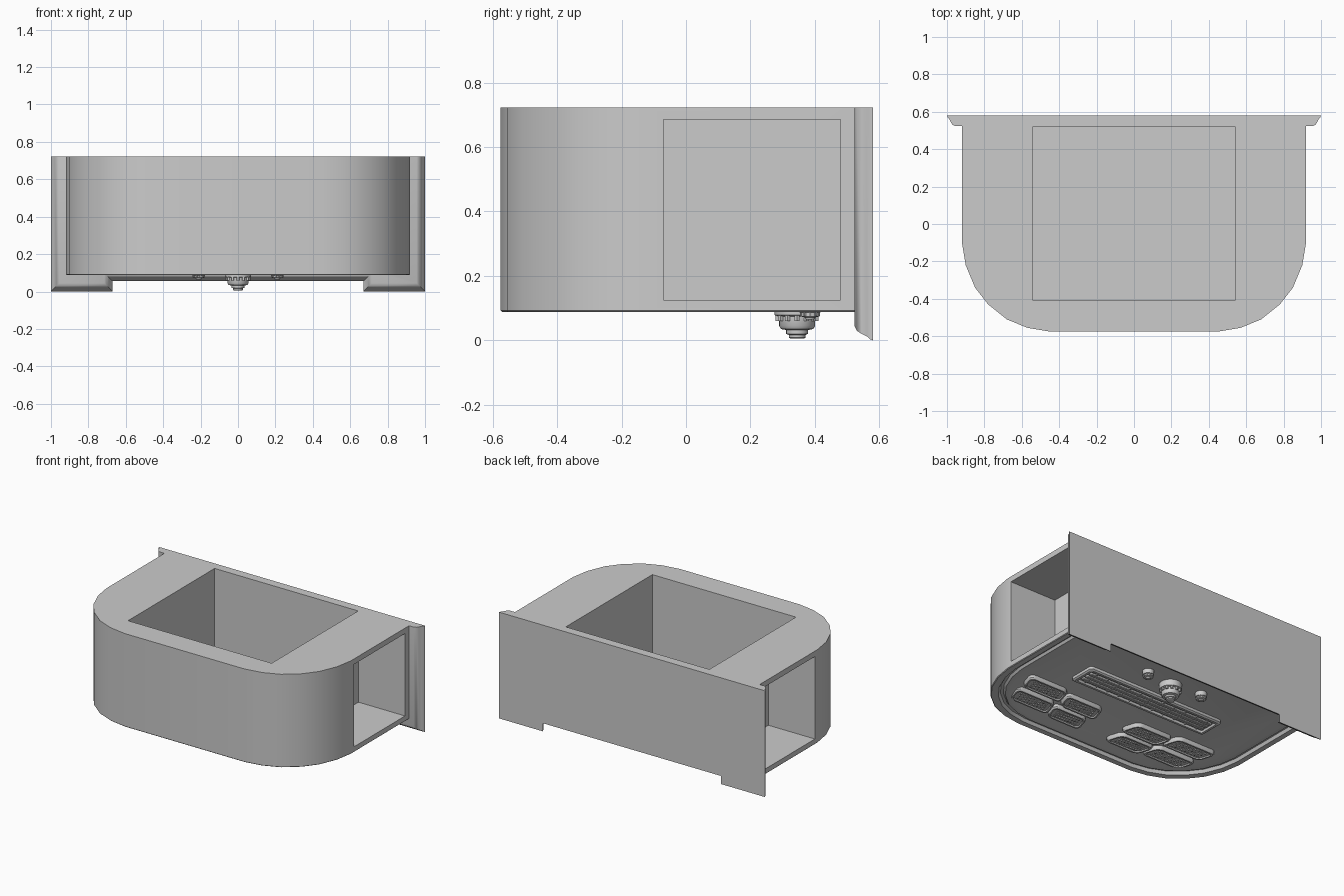
import bpy, bmesh, math

if "Cube" in bpy.data.objects:
    bpy.data.objects.remove(bpy.data.objects["Cube"])


def smooth(ob, angle=35):
    bpy.ops.object.select_all(action='DESELECT')
    ob.select_set(True)
    bpy.context.view_layer.objects.active = ob
    bpy.ops.object.shade_smooth_by_angle(angle=math.radians(angle))


def finish(name, bm):
    bmesh.ops.recalc_face_normals(bm, faces=bm.faces)
    me = bpy.data.meshes.new(name)
    bm.to_mesh(me)
    bm.free()
    ob = bpy.data.objects.new(name, me)
    bpy.context.collection.objects.link(ob)
    smooth(ob)
    return ob


def loft(bm, rings):
    """Skin equal-length closed rings and cap both ends."""
    vs = [[bm.verts.new(p) for p in r] for r in rings]
    n = len(vs[0])
    for a, b in zip(vs, vs[1:]):
        for i in range(n):
            j = (i + 1) % n
            bm.faces.new((a[i], a[j], b[j], b[i]))
    bm.faces.new(vs[0])
    bm.faces.new(vs[-1])


def box(bm, lo, hi):
    loft(bm, [[(lo[0], lo[1], z), (hi[0], lo[1], z), (hi[0], hi[1], z), (lo[0], hi[1], z)]
              for z in (lo[2], hi[2])])


def disc(cx, cy, r, z, n=24):
    return [(cx + r * math.cos(2 * math.pi * i / n), cy + r * math.sin(2 * math.pi * i / n), z)
            for i in range(n)]


def rounded(cx, cy, w, h, r, z, skew=0.0):
    pts = []
    for k, (sx, sy) in enumerate(((1, 1), (-1, 1), (-1, -1), (1, -1))):
        for i in range(5):
            a = math.pi / 2 * (k + i / 4)
            y = sy * (h - r) + r * math.sin(a)
            pts.append((cx + sx * (w - r) + r * math.cos(a) + skew * y, cy + y, z))
    return pts


# Main housing: U-shaped plan with a shallow recessed underside
half = [(.92, .53), (.92, -.1), (.90, -.22), (.85, -.34), (.78, -.43),
        (.68, -.51), (.57, -.555), (.45, -.575)]
plan = half + [(-x, y) for x, y in reversed(half)]


def plan_ring(d, z):
    return [(x * (1 - d / .92), .53 - (.53 - y) * (1 - d / 1.105), z) for x, y in plan]


bm = bmesh.new()
loft(bm, [plan_ring(0, .722), plan_ring(0, .092), plan_ring(.004, .088), plan_ring(.04, .088),
          plan_ring(.05, .108), plan_ring(.065, .108), plan_ring(.075, .093),
          plan_ring(.10, .093), plan_ring(.16, .118)])
housing = finish("housing", bm)

# Deep rectangular pockets in the top and both sides
cutters = []
for name, lo, hi in (("top_pocket", (-.54, -.41, .145), (.54, .52, .9)),
                     ("right_pocket", (.57, -.07, .125), (1.1, .48, .685)),
                     ("left_pocket", (-1.1, -.07, .125), (-.57, .48, .685))):
    bm = bmesh.new()
    box(bm, lo, hi)
    c = finish(name, bm)
    c.hide_render = True
    m = housing.modifiers.new(name, 'BOOLEAN')
    m.operation, m.solver, m.object = 'DIFFERENCE', 'EXACT', c
    cutters.append(c)
bpy.context.view_layer.update()
dg = bpy.context.evaluated_depsgraph_get()
cut = bpy.data.meshes.new_from_object(housing.evaluated_get(dg))
housing.modifiers.clear()
housing.data = cut
for c in cutters:
    bpy.data.objects.remove(c)
bm = bmesh.new()
bm.from_mesh(cut)
bmesh.ops.triangulate(bm, faces=[f for f in bm.faces if len(f.verts) > 4])
bm.to_mesh(cut)
bm.free()
smooth(housing)


# Back plate: moulded edge, two short legs
def plate_ring(d, y):
    h = [(.67 + d, .055 + d), (.67 + d, d), (1 - d, d), (1 - d, .722)]
    return [(x, y, z) for x, z in h] + [(-x, y, z) for x, z in reversed(h)]


bm = bmesh.new()
loft(bm, [plate_ring(0, .58), plate_ring(.004, .57), plate_ring(.012, .562),
          plate_ring(.02, .545), plate_ring(.03, .53), plate_ring(.045, .523)])
finish("back_plate", bm)


# Knobs under the housing
def knob(name, cx, cy, profile, ribs, rib_r, z0, z1):
    bm = bmesh.new()
    loft(bm, [disc(cx, cy, r, z) for r, z in profile])
    for i in range(ribs):
        a = 2 * math.pi * i / ribs
        x, y = cx + rib_r * math.cos(a), cy + rib_r * math.sin(a)
        loft(bm, [disc(x, y, rib_r * .15, z, 6) for z in (z0, z1)])
    finish(name, bm)


knob("large_knob", 0, .345,
     [(.07, .125), (.07, .078), (.056, .074), (.056, .045), (.05, .035), (.034, .032),
      (.034, .02), (.026, .017), (.026, .008), (.02, .005)], 12, .059, .06, .085)
for side, sx in (("right", 1), ("left", -1)):
    knob(side + "_small_knob", sx * .21, .385,
         [(.036, .125), (.036, .088), (.029, .086), (.029, .074), (.016, .071), (.014, .064)],
         10, .029, .076, .09)

# Long slatted light bar
bm = bmesh.new()
loft(bm, [rounded(0, .12, .52, .095, .02, .125), rounded(0, .12, .52, .095, .02, .1),
          rounded(0, .12, .51, .085, .015, .092), rounded(0, .12, .495, .07, .01, .092),
          rounded(0, .12, .49, .065, .01, .106)])
for y in (.085, .12, .155):
    loft(bm, [rounded(0, y, .48, .012, .008, .11), rounded(0, y, .48, .012, .008, .096),
              rounded(0, y, .476, .008, .006, .092)])
for i in range(-5, 6):
    box(bm, (i * .088 - .004, .06, .096), (i * .088 + .004, .18, .108))
finish("light_bar", bm)

# Studded pads, four on each side
for side, sx in (("right", 1), ("left", -1)):
    for k, (x, y, w) in enumerate(((.57, -.16, .15), (.26, -.19, .14),
                                   (.54, -.32, .15), (.25, -.34, .13))):
        sk, cx = sx * .3, sx * x
        bm = bmesh.new()
        loft(bm, [rounded(cx, y, w, .066, .038, .125, sk), rounded(cx, y, w, .066, .038, .1, sk),
                  rounded(cx, y, w - .006, .06, .034, .091, sk),
                  rounded(cx, y, w - .016, .05, .028, .091, sk),
                  rounded(cx, y, w - .02, .046, .025, .098, sk)])
        for i in range(-4, 5):
            for j in (-1, 0, 1):
                dx, dy = i * (w - .035) / 4.6, j * .027
                loft(bm, [disc(cx + dx + sk * dy, y + dy, r, z, 6)
                          for r, z in ((.008, .102), (.005, .093))])
        finish(f"{side}_pad_{k + 1}", bm)
